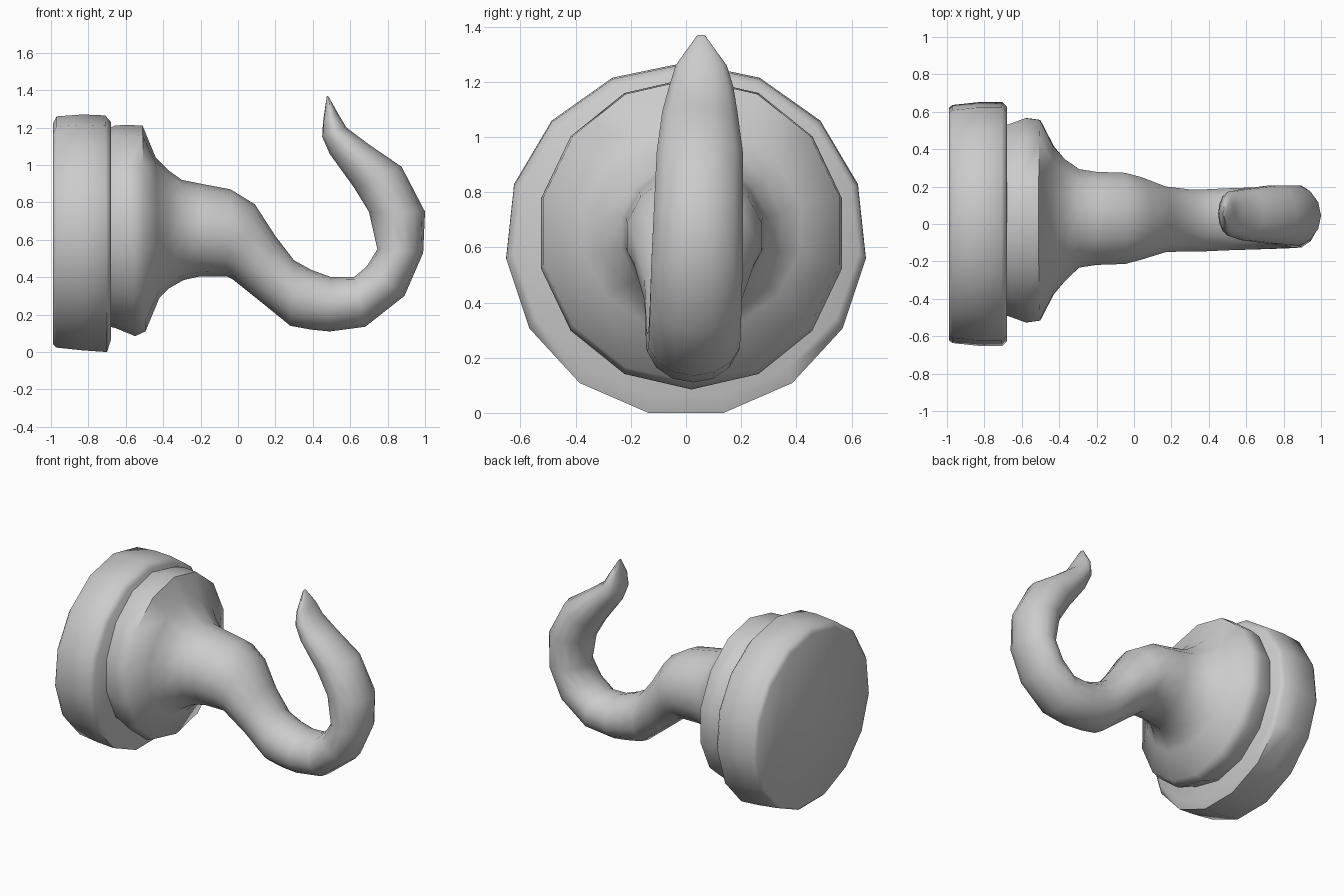
import bpy, bmesh, math


def loft(name, rings, sides, angle=60):
    """Skin ovals; each ring = inner x, z, outer x, z, y half width, y centre."""
    bm = bmesh.new()
    loops = []
    for ax, az, bx, bz, w, yc in rings:
        loop = []
        for i in range(sides):
            t = 2 * math.pi * i / sides
            c, s = math.cos(t), math.sin(t)
            loop.append(bm.verts.new(((ax + bx) / 2 + (ax - bx) / 2 * c,
                                      yc + w * s,
                                      (az + bz) / 2 + (az - bz) / 2 * c)))
        loops.append(loop)
    for a, b in zip(loops, loops[1:]):
        for i in range(sides):
            j = (i + 1) % sides
            bm.faces.new((a[i], a[j], b[j], b[i]))
    bm.faces.new(loops[0])
    bm.faces.new(loops[-1])
    bmesh.ops.recalc_face_normals(bm, faces=bm.faces)
    mesh = bpy.data.meshes.new(name)
    bm.to_mesh(mesh)
    bm.free()
    obj = bpy.data.objects.new(name, mesh)
    bpy.context.collection.objects.link(obj)
    bpy.ops.object.select_all(action='DESELECT')
    obj.select_set(True)
    bpy.context.view_layer.objects.active = obj
    bpy.ops.object.shade_smooth_by_angle(angle=math.radians(angle))
    return obj


# Round wall plate, flat facet at the bottom
loft("mounting_plate", [
    (-0.99, 1.22, -0.99, 0.03, 0.625, 0.0),
    (-0.97, 1.26, -0.97, 0.01, 0.64, 0.0),
    (-0.83, 1.27, -0.83, -0.005, 0.655, 0.0),
    (-0.71, 1.265, -0.70, -0.014, 0.655, 0.0),
    (-0.68, 1.23, -0.68, 0.05, 0.63, 0.0),
], 15)

# Flared collar flowing into the curved, pointed hook
loft("hook_with_collar", [
    (-0.72, 1.18, -0.72, 0.14, 0.51, 0.02),
    (-0.66, 1.21, -0.66, 0.13, 0.53, 0.02),
    (-0.60, 1.215, -0.55, 0.085, 0.56, 0.02),
    (-0.51, 1.21, -0.495, 0.11, 0.55, 0.02),
    (-0.44, 1.04, -0.42, 0.29, 0.405, 0.02),
    (-0.37, 0.97, -0.37, 0.34, 0.335, 0.02),
    (-0.30, 0.92, -0.29, 0.385, 0.27, 0.03),
    (-0.20, 0.90, -0.20, 0.405, 0.255, 0.03),
    (-0.04, 0.87, -0.06, 0.405, 0.25, 0.03),
    (0.09, 0.79, -0.03, 0.39, 0.225, 0.03),
    (0.20, 0.62, 0.12, 0.27, 0.18, 0.025),
    (0.30, 0.49, 0.28, 0.14, 0.17, 0.02),
    (0.39, 0.44, 0.39, 0.12, 0.17, 0.02),
    (0.50, 0.40, 0.49, 0.11, 0.17, 0.025),
    (0.62, 0.40, 0.68, 0.135, 0.17, 0.03),
    (0.69, 0.46, 0.89, 0.30, 0.17, 0.035),
    (0.745, 0.55, 0.99, 0.53, 0.17, 0.04),
    (0.70, 0.75, 1.0, 0.75, 0.165, 0.045),
    (0.62, 0.88, 0.875, 0.99, 0.16, 0.05),
    (0.49, 1.06, 0.70, 1.11, 0.14, 0.05),
    (0.45, 1.15, 0.58, 1.20, 0.12, 0.055),
    (0.455, 1.235, 0.535, 1.275, 0.095, 0.055),
    (0.475, 1.37, 0.485, 1.365, 0.015, 0.055),
], 14)
